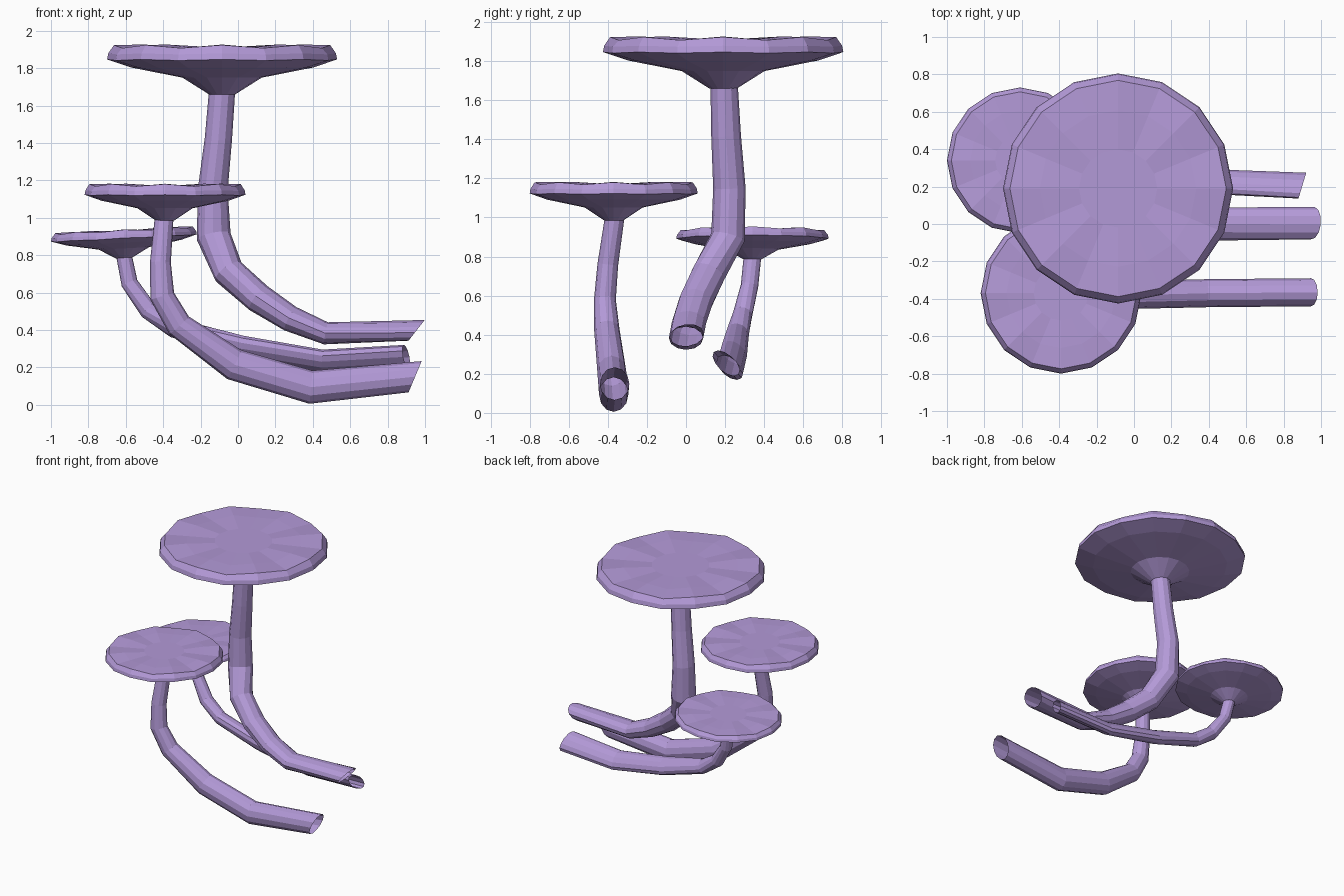
import bpy, bmesh, math
from mathutils import Vector

if "Cube" in bpy.data.objects:
    bpy.data.objects.remove(bpy.data.objects["Cube"])

lilac = bpy.data.materials.new("lilac")
lilac.diffuse_color = (0.45, 0.32, 0.68, 1)
lilac.use_nodes = True
lilac.node_tree.nodes["Principled BSDF"].inputs["Base Color"].default_value = lilac.diffuse_color


def loft(name, rings, end_point=None, start_cap=False):
    """Skin a list of equal rings; optionally close the last one on a point."""
    bm = bmesh.new()
    vs = [[bm.verts.new(p) for p in ring] for ring in rings]
    n = len(vs[0])
    for a, b in zip(vs, vs[1:]):
        for i in range(n):
            j = (i + 1) % n
            bm.faces.new((a[i], a[j], b[j], b[i]))
    if end_point:
        c = bm.verts.new(end_point)
        for i in range(n):
            bm.faces.new((vs[-1][i], vs[-1][(i + 1) % n], c))
    if start_cap:
        bm.faces.new(vs[0][::-1])
    bmesh.ops.recalc_face_normals(bm, faces=bm.faces)
    me = bpy.data.meshes.new(name)
    bm.to_mesh(me)
    bm.free()
    me.materials.append(lilac)
    ob = bpy.data.objects.new(name, me)
    bpy.context.collection.objects.link(ob)
    return ob


# (radius fraction, height fraction, ripple) from the stem neck up over the rim
CAP = [(0.115, 0, 0), (0.345, 0.33, 0), (0.79, 0.53, 0), (1.0, 0.68, 0.01),
       (0.99, 0.80, 0.01), (0.94, 0.945, 0.03), (0.68, 0.955, 0.03), (0.34, 0.94, 0)]


def cap(name, x, y, base, radius, height, tilt=0.0, sides=16):
    def pt(f, h, w, i):
        a = 2 * math.pi * i / sides
        dx = radius * f * math.cos(a)
        z = base + height * (h + w * math.cos(8 * a)) + tilt * dx
        return Vector((x + dx, y + radius * f * math.sin(a), z))
    rings = [[pt(f, h, w, i) for i in range(sides)] for f, h, w in CAP]
    return loft(name, rings, (x, y, base + height * 0.94), True)


def stem(name, path, slant_z=0.0, slant_y=0.0, sides=12):
    """path rows: x, y, z, half width, half thickness, roll in degrees."""
    pts = [Vector(p[:3]) for p in path]
    rings = []
    for k, (p, row) in enumerate(zip(pts, path)):
        d1 = (p - pts[k - 1]).normalized() if k else Vector((0, 0, -1))
        d2 = (pts[k + 1] - p).normalized() if k < len(pts) - 1 else d1
        t = (d1 + d2).normalized()
        side = (Vector((0, 1, 0)) - t * t.y).normalized()
        up = t.cross(side)
        roll = math.radians(row[5])
        u = side * math.cos(roll) + up * math.sin(roll)
        v = up * math.cos(roll) - side * math.sin(roll)
        ring = []
        for i in range(sides):
            a = 2 * math.pi * i / sides
            q = p + u * row[3] * math.cos(a) + v * row[4] * math.sin(a)
            if k == len(pts) - 1:      # slanted open end
                q.x = p.x + slant_z * (q.z - p.z) + slant_y * (q.y - p.y)
            ring.append(q)
        rings.append(ring)
    return loft(name, rings)


# tall mushroom
cap("tall_cap", -0.085, 0.19, 1.66, 0.615, 0.27)
stem("tall_stem", [
    (-0.085, 0.195, 1.68, 0.07, 0.07, 0), (-0.105, 0.205, 1.42, 0.076, 0.073, 0),
    (-0.135, 0.222, 1.15, 0.083, 0.08, 0), (-0.13, 0.215, 0.90, 0.088, 0.092, 0),
    (-0.05, 0.115, 0.71, 0.088, 0.085, 0), (0.11, 0.05, 0.57, 0.088, 0.08, 0),
    (0.28, 0.015, 0.46, 0.088, 0.07, 0), (0.47, 0.0, 0.382, 0.088, 0.06, 0),
    (0.955, 0.005, 0.398, 0.088, 0.056, 8)], slant_z=0.78)

# middle mushroom
cap("middle_cap", -0.39, -0.37, 0.985, 0.43, 0.20)
stem("middle_stem", [
    (-0.395, -0.365, 1.0, 0.05, 0.05, 0), (-0.415, -0.40, 0.76, 0.053, 0.056, 0),
    (-0.405, -0.415, 0.58, 0.056, 0.066, 0), (-0.315, -0.405, 0.425, 0.065, 0.07, 0),
    (-0.02, -0.38, 0.215, 0.074, 0.086, 0), (0.39, -0.37, 0.094, 0.075, 0.089, 0),
    (0.947, -0.365, 0.15, 0.075, 0.084, 0)], slant_z=0.42)

# low mushroom
cap("low_cap", -0.61, 0.34, 0.785, 0.39, 0.155, tilt=0.05)
stem("low_stem", [
    (-0.61, 0.34, 0.80, 0.045, 0.042, 0), (-0.58, 0.325, 0.65, 0.045, 0.045, 0),
    (-0.48, 0.29, 0.505, 0.05, 0.05, -15), (-0.34, 0.265, 0.41, 0.06, 0.05, -30),
    (0.02, 0.245, 0.31, 0.075, 0.05, -38), (0.45, 0.225, 0.232, 0.08, 0.045, -42),
    (0.90, 0.205, 0.255, 0.085, 0.043, -42)], slant_y=0.3)
